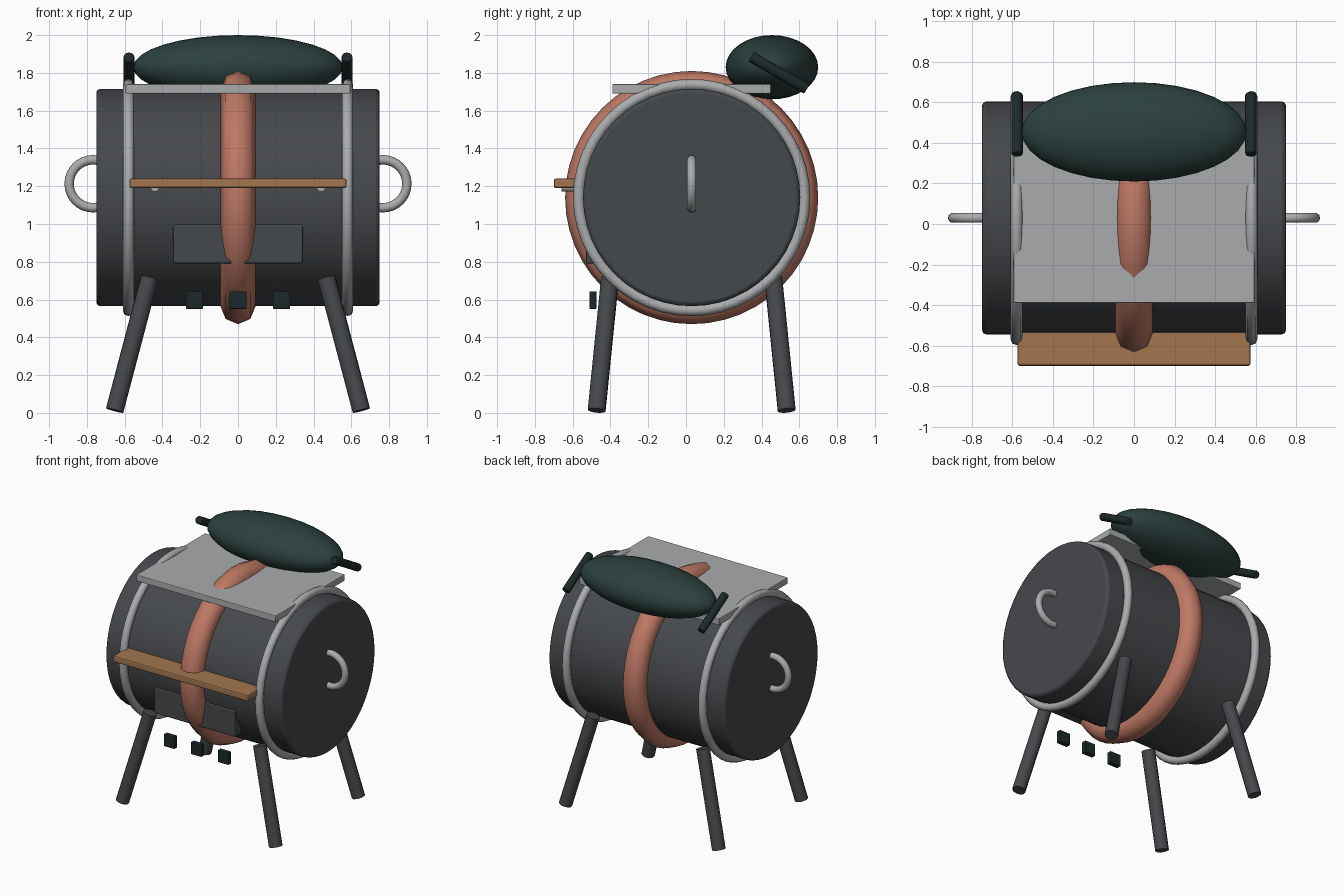
import bpy
from math import pi
from mathutils import Vector

if "Cube" in bpy.data.objects:
    bpy.data.objects.remove(bpy.data.objects["Cube"])

CY, CZ = 0.03, 1.14  # drum axis


def material(name, r, g, b):
    m = bpy.data.materials.new(name)
    m.diffuse_color = (r, g, b, 1)
    m.use_nodes = True
    m.node_tree.nodes["Principled BSDF"].inputs["Base Color"].default_value = m.diffuse_color
    return m


IRON = material("dark_iron", 0.06, 0.065, 0.072)
STEEL = material("steel", 0.40, 0.41, 0.42)
COPPER = material("copper", 0.52, 0.19, 0.13)
WOOD = material("wood", 0.36, 0.18, 0.08)
GREEN = material("dark_green", 0.024, 0.052, 0.048)
BLACK = material("black_green", 0.012, 0.022, 0.022)


def finish(name, mat, bevel=0.0, smooth=True):
    ob = bpy.context.object
    ob.name = name
    ob.data.materials.append(mat)
    bpy.ops.object.transform_apply(location=False, rotation=True, scale=True)
    if bevel:
        mod = ob.modifiers.new("bevel", 'BEVEL')
        mod.width, mod.segments, mod.limit_method = bevel, 2, 'ANGLE'
    if smooth:
        bpy.ops.object.shade_smooth_by_angle(angle=pi / 4.5)
    return ob


def box(name, centre, size, mat, bevel):
    bpy.ops.mesh.primitive_cube_add(size=1, location=centre)
    bpy.context.object.scale = size
    return finish(name, mat, bevel, False)


def rod(name, a, b, radius, mat, sides=12, bevel=0.0):
    a, b = Vector(a), Vector(b)
    d = b - a
    bpy.ops.mesh.primitive_cylinder_add(
        vertices=sides, radius=radius, depth=d.length, location=(a + b) / 2,
        rotation=d.to_track_quat('Z', 'Y').to_euler())
    return finish(name, mat, bevel)


def ring(name, centre, rotation, major, minor, mat, sides=8, segs=48):
    bpy.ops.mesh.primitive_torus_add(
        location=centre, rotation=rotation, major_radius=major,
        minor_radius=minor, major_segments=segs, minor_segments=sides)
    ob = finish(name, mat, smooth=False)
    bpy.ops.object.shade_smooth()
    return ob


# Drum body and copper belt
rod("drum", (-0.75, CY, CZ), (0.75, CY, CZ), 0.575, IRON, 48, 0.02)
ring("copper_belt", (0, CY, CZ), (0, pi / 2, 0), 0.578, 0.092, COPPER)

# Front door, shelf and vents
box("door", (0, -0.49, 0.895), (0.69, 0.08, 0.21), IRON, 0.012)
box("shelf", (0, -0.595, 1.215), (1.15, 0.21, 0.05), WOOD, 0.01)
for x in (-0.23, 0, 0.23):
    box("vent", (x, -0.493, 0.597), (0.092, 0.038, 0.092), BLACK, 0.004)

# Top tray and the oval lid
box("top_tray", (0, CY, 1.715), (1.19, 0.84, 0.05), STEEL, 0.005)
bpy.ops.mesh.primitive_uv_sphere_add(segments=32, ring_count=16, radius=1,
                                     location=(0, 0.455, 1.83),
                                     rotation=(0, pi / 2, 0))
bpy.context.object.scale = (0.17, 0.245, 0.555)
finish("oval_bundle", GREEN)

# Paired parts on each side
for s in (-1, 1):
    ring("hoop", (s * 0.58, CY, CZ), (0, pi / 2, 0), 0.598, 0.03, STEEL)
    ring("end_handle", (s * 0.767, CY, 1.213), (pi / 2, 0, 0), 0.127, 0.025, STEEL, 10, 32)
    rod("shelf_bracket", (s * 0.44, -0.66, 1.195), (s * 0.44, -0.45, 1.195), 0.024, STEEL)
    rod("bundle_bar", (s * 0.577, 0.345, 1.885), (s * 0.577, 0.64, 1.715), 0.029, BLACK, 12, 0.005)
    for t, name in ((-1, "front_leg"), (1, "back_leg")):
        rod(name, (s * 0.653, CY + t * 0.503, 0.013),
            (s * 0.468, CY + t * 0.432, 0.715), 0.048, IRON, 12)
